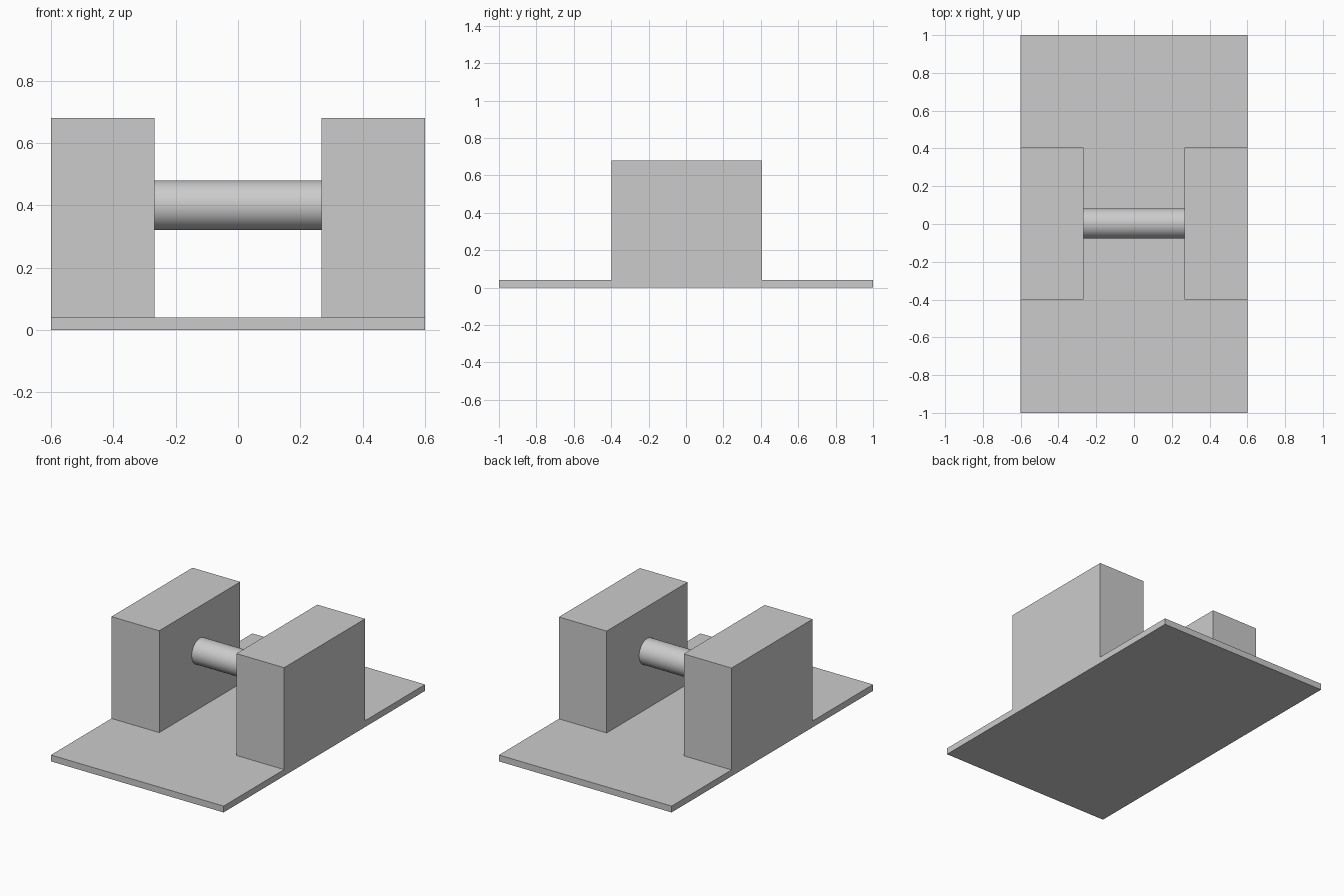
import bpy
import math

cube = bpy.data.objects.get("Cube")
if cube:
    bpy.data.objects.remove(cube, do_unlink=True)

# Single grey material
grey = bpy.data.materials.new("light_grey")
grey.use_nodes = True
color = (0.6, 0.6, 0.6, 1)
grey.diffuse_color = color
grey.node_tree.nodes["Principled BSDF"].inputs["Base Color"].default_value = color


def box(name, low, high):
    """Axis-aligned box between two corners."""
    center = [(a + b) / 2 for a, b in zip(low, high)]
    bpy.ops.mesh.primitive_cube_add(size=1, location=center)
    obj = bpy.context.object
    obj.name = name
    obj.scale = [b - a for a, b in zip(low, high)]
    bpy.ops.object.transform_apply(location=False, rotation=False, scale=True)
    obj.data.materials.append(grey)
    return obj


WIDTH, INNER = 0.6, 0.268      # half width of the base, inner face of the blocks
BASE_TOP, BLOCK_TOP = 0.04, 0.68
SHIFT = 0.003                  # blocks and rod sit slightly off the middle

# Thin base plate
box("base_plate", (-WIDTH, -1, 0), (WIDTH, 1, BASE_TOP))

# Side blocks
for name, x0, x1 in (("left_block", INNER, WIDTH), ("right_block", -WIDTH, -INNER)):
    box(name, (x0, SHIFT - 0.402, BASE_TOP), (x1, SHIFT + 0.402, BLOCK_TOP))

# Round rod joining the blocks
bpy.ops.mesh.primitive_cylinder_add(
    vertices=64, radius=0.08, depth=2 * INNER,
    location=(0, SHIFT, 0.4), rotation=(0, math.pi / 2, 0))
rod = bpy.context.object
rod.name = "cross_rod"
rod.data.materials.append(grey)
bpy.ops.object.shade_smooth_by_angle(angle=math.radians(30))
